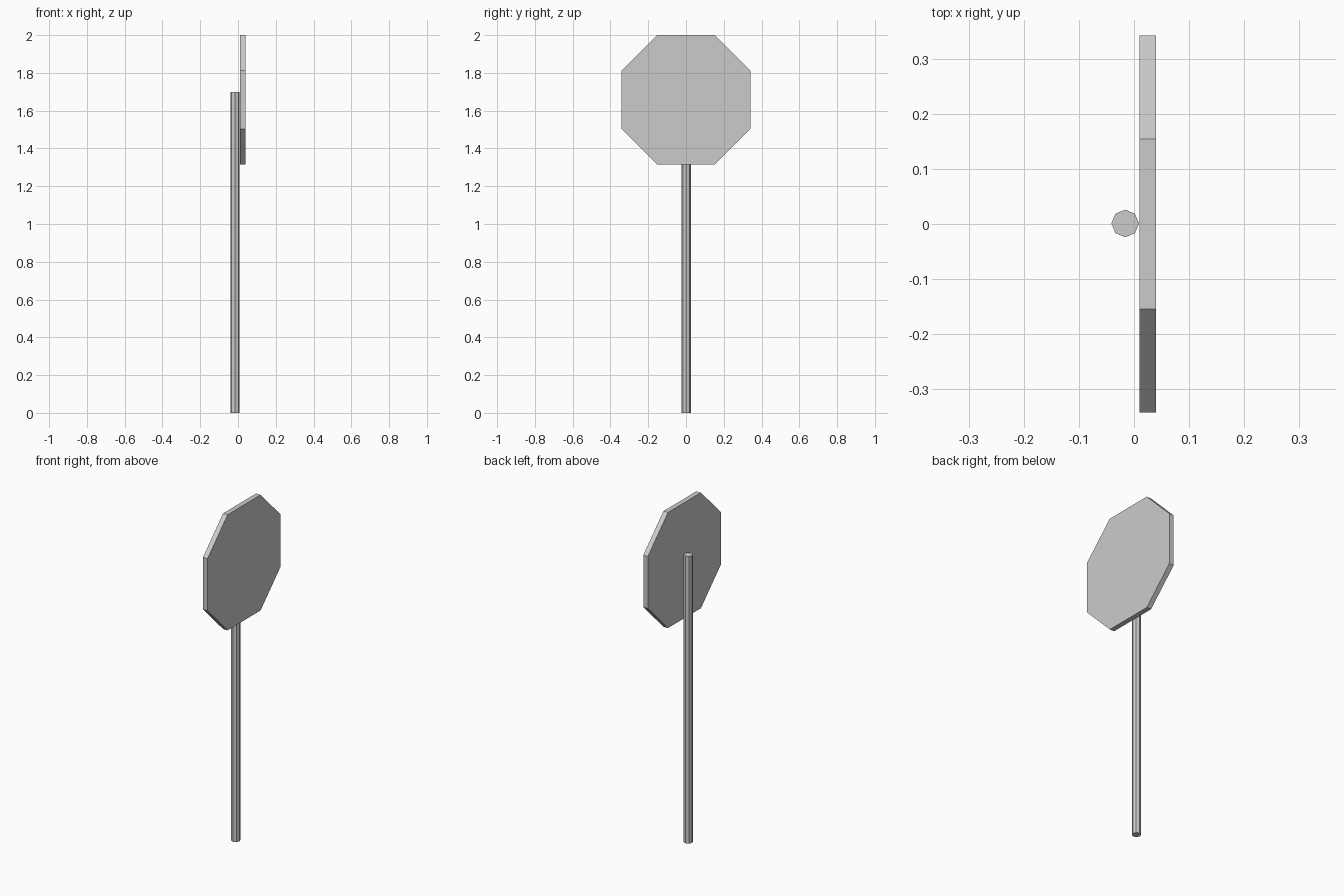
import bpy
import bmesh
import math

if "Cube" in bpy.data.objects:
    bpy.data.objects.remove(bpy.data.objects["Cube"])


def prism(name, ring, offset):
    """Extrude a flat closed outline along an offset vector."""
    bm = bmesh.new()
    face = bm.faces.new([bm.verts.new(p) for p in ring])
    ext = bmesh.ops.extrude_face_region(bm, geom=[face], use_keep_orig=True)
    verts = [g for g in ext["geom"] if isinstance(g, bmesh.types.BMVert)]
    bmesh.ops.translate(bm, verts=verts, vec=offset)
    bmesh.ops.recalc_face_normals(bm, faces=bm.faces)
    mesh = bpy.data.meshes.new(name)
    bm.to_mesh(mesh)
    bm.free()
    obj = bpy.data.objects.new(name, mesh)
    bpy.context.collection.objects.link(obj)
    return obj


# Octagonal sign plate, facing +x
outer, inner, mid_z = 0.342, 0.154, 1.658
corners = [(outer, -inner), (outer, inner), (inner, outer), (-inner, outer)]
corners += [(-y, -z) for y, z in corners]
prism("sign_plate", [(0.01, y, mid_z + z) for y, z in corners], (0.03, 0, 0))

# Eight-sided post behind the plate
radius = 0.025
ring = [(-0.016 + radius * math.cos(i * math.pi / 4),
         0.001 + radius * math.sin(i * math.pi / 4), 0) for i in range(8)]
prism("post", ring, (0, 0, 1.7))
